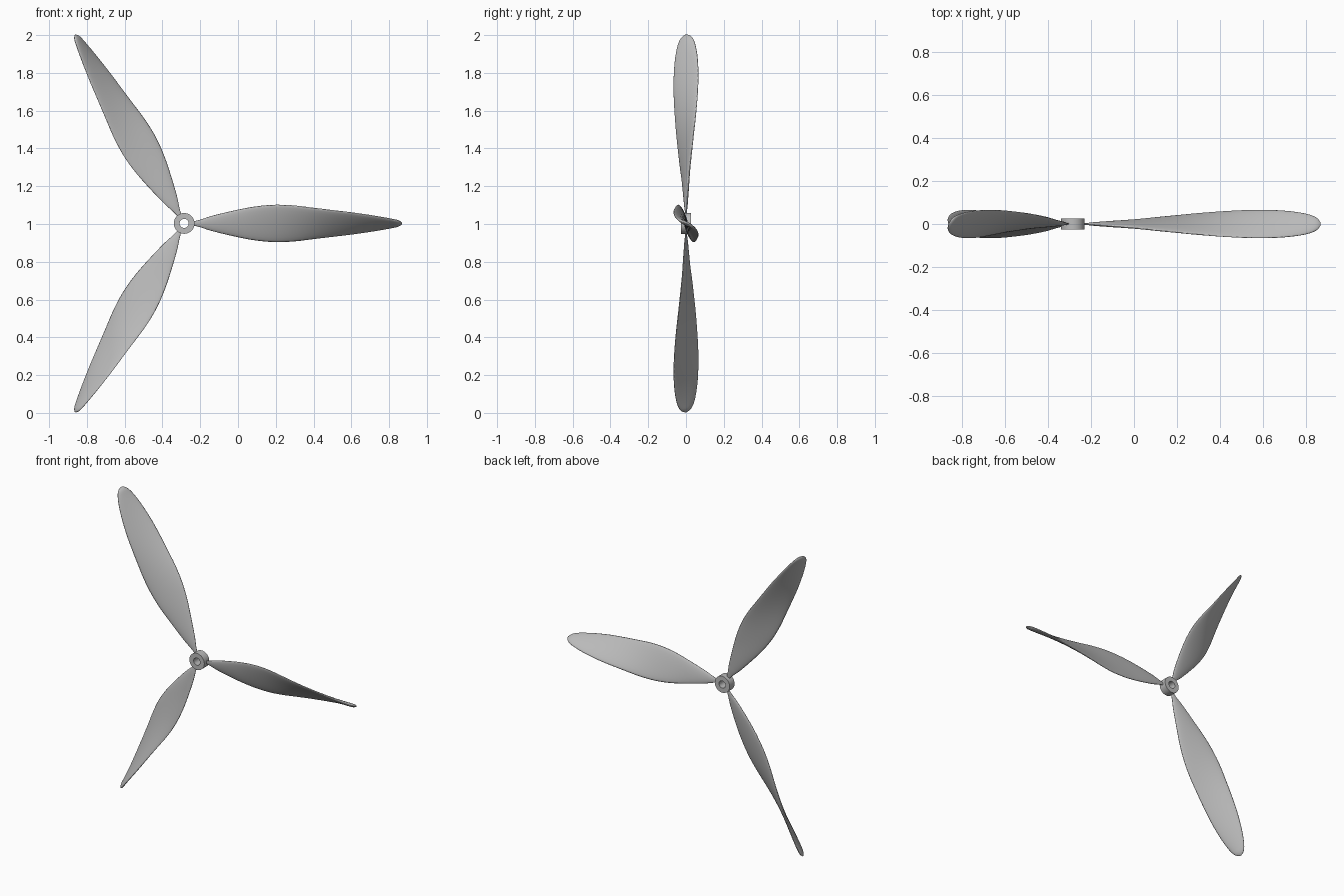
import bpy, bmesh, math
from mathutils import Vector, Matrix

cube = bpy.data.objects.get("Cube")
if cube:
    bpy.data.objects.remove(cube)

HUB = Vector((-0.285, 0, 1.003))

grey = bpy.data.materials.new("plain_grey")
grey.use_nodes = True
grey.diffuse_color = (0.5, 0.5, 0.5, 1)
grey.node_tree.nodes["Principled BSDF"].inputs["Base Color"].default_value = (0.5, 0.5, 0.5, 1)


def make_object(name, bm):
    bmesh.ops.recalc_face_normals(bm, faces=bm.faces)
    mesh = bpy.data.meshes.new(name)
    bm.to_mesh(mesh)
    bm.free()
    mesh.materials.append(grey)
    obj = bpy.data.objects.new(name, mesh)
    bpy.context.collection.objects.link(obj)
    return obj


def bridge_rings(bm, rings, closed=False):
    pairs = list(zip(rings, rings[1:]))
    if closed:
        pairs.append((rings[-1], rings[0]))
    for a, b in pairs:
        n = len(a)
        for i in range(n):
            j = (i + 1) % n
            bm.faces.new((a[i], a[j], b[j], b[i]))


def smooth_path(points, steps):
    """Catmull-Rom through the stations."""
    pts = [Vector(p) for p in points]
    pts = [2 * pts[0] - pts[1]] + pts + [2 * pts[-1] - pts[-2]]
    out = []
    for a, b, c, d in zip(pts, pts[1:], pts[2:], pts[3:]):
        for k in range(steps):
            t = k / steps
            out.append(0.5 * (2 * b + (c - a) * t + (2 * a - 5 * b + 4 * c - d) * t * t
                              + (3 * b - a - 3 * c + d) * t ** 3))
    return out + [pts[-2]]


# Blade stations: radius, half chord across the disc, half chord along the axis
STATIONS = [(0.035, 0.007, 0.001), (0.085, 0.02, 0.003), (0.15, 0.041, 0.008),
            (0.285, 0.073, 0.019), (0.385, 0.091, 0.03), (0.485, 0.099, 0.04),
            (0.585, 0.095, 0.05), (0.685, 0.083, 0.058), (0.785, 0.071, 0.064),
            (0.885, 0.059, 0.066), (0.985, 0.044, 0.062), (1.06, 0.031, 0.053),
            (1.11, 0.021, 0.041), (1.14, 0.012, 0.025), (1.154, 0.002, 0.005)]


def blade(name, angle):
    bm = bmesh.new()
    turn = Matrix.Rotation(-angle, 3, 'Y')
    rings = []
    for r, across, along in smooth_path(STATIONS, 3):
        chord = Vector((0, -along, across))
        thick = Vector((0, across, along)).normalized() * min(0.011, 0.005 + 0.03 * r, 0.3 * chord.length)
        ring = []
        for i in range(24):
            a = math.tau * i / 24
            p = Vector((r, 0, 0)) + chord * math.cos(a) + thick * math.sin(a)
            ring.append(bm.verts.new(HUB + turn @ p))
        rings.append(ring)
    bridge_rings(bm, rings)
    bm.faces.new(rings[0])
    bm.faces.new(rings[-1])
    for f in bm.faces:
        f.smooth = True
    return make_object(name, bm)


for label, degrees in (("right_pointing", 0), ("upper", 120), ("lower", 240)):
    blade(label + "_blade", math.radians(degrees))

# Hub: short tube with a bore through it
bm = bmesh.new()
rings = []
for radius, y in ((0.024, -0.026), (0.055, -0.026), (0.055, 0.026), (0.024, 0.026)):
    rings.append([bm.verts.new(HUB + Vector((radius * math.cos(math.tau * i / 32), y,
                                             radius * math.sin(math.tau * i / 32))))
                  for i in range(32)])
bridge_rings(bm, rings, closed=True)
hub = make_object("hub", bm)
bpy.ops.object.select_all(action='DESELECT')
hub.select_set(True)
bpy.context.view_layer.objects.active = hub
bpy.ops.object.shade_smooth_by_angle(angle=math.radians(30))
